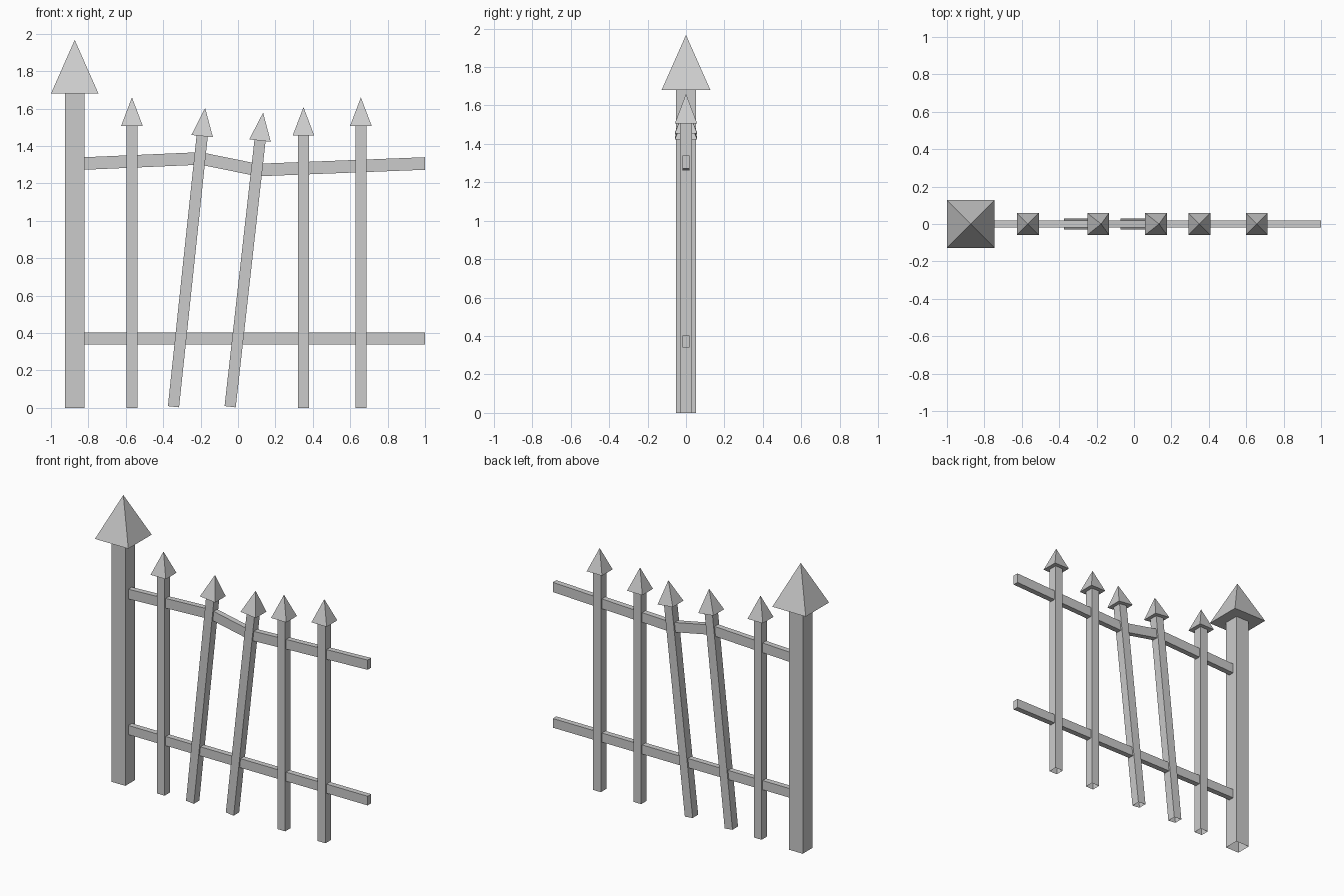
import bpy, bmesh
from math import radians, sqrt, pi
from mathutils import Matrix

if "Cube" in bpy.data.objects:
    bpy.data.objects.remove(bpy.data.objects["Cube"])


def finish(name, bm):
    bmesh.ops.recalc_face_normals(bm, faces=bm.faces[:])
    mesh = bpy.data.meshes.new(name)
    bm.to_mesh(mesh)
    bm.free()
    obj = bpy.data.objects.new(name, mesh)
    bpy.context.collection.objects.link(obj)
    return obj


def square_cone(bm, r1, r2, z0, z1, caps):
    # four-sided frustum or pyramid, sides facing the axes; r = half width
    m = Matrix.Translation((0, 0, (z0 + z1) / 2)) @ Matrix.Rotation(pi / 4, 4, 'Z')
    bmesh.ops.create_cone(bm, cap_ends=caps, segments=4, radius1=r1 * sqrt(2),
                          radius2=r2 * sqrt(2), depth=z1 - z0, matrix=m)


def spiked_post(name, x, half, shaft, tip_half, total, tilt=0.0, z=0.0):
    # open-bottomed square shaft
    bm = bmesh.new()
    square_cone(bm, half, half, 0, shaft, False)
    # pyramid tip with a closed underside
    square_cone(bm, tip_half, 0, shaft, total, True)
    bmesh.ops.remove_doubles(bm, verts=bm.verts[:], dist=1e-5)
    obj = finish(name, bm)
    obj.location = (x, 0, z)
    obj.rotation_euler = (0, radians(tilt), 0)


def rail(name, path, height, half_depth):
    # side outline from the top edge path, extruded through y
    outline = path + [(x, z - height) for x, z in reversed(path)]
    bm = bmesh.new()
    face = bm.faces.new([bm.verts.new((x, -half_depth, z)) for x, z in outline])
    ext = bmesh.ops.extrude_face_region(bm, geom=[face], use_keep_orig=True)
    moved = [v for v in ext['geom'] if isinstance(v, bmesh.types.BMVert)]
    bmesh.ops.translate(bm, verts=moved, vec=(0, 2 * half_depth, 0))
    finish(name, bm)


# End post
spiked_post("end_post", -0.873, 0.052, 1.68, 0.127, 1.967)

# Pickets: x, shaft height, total height, tilt, lift
pickets = [
    (-0.567, 1.507, 1.66, 0.0, 0.0),
    (-0.345, 1.455, 1.606, 6.05, 0.006),
    (-0.042, 1.432, 1.582, 6.4, 0.006),
    (0.35, 1.455, 1.608, 0.0, 0.0),
    (0.657, 1.507, 1.66, 0.0, 0.0),
]
for i, (x, shaft, total, tilt, lift) in enumerate(pickets):
    spiked_post(f"picket_{i + 1}", x, 0.03, shaft, 0.058, total, tilt, lift)

# Rails: straight lower one, bent upper one
rail("lower_rail", [(-0.822, 0.403), (1.0, 0.403)], 0.063, 0.019)
rail("upper_rail", [(-0.822, 1.34), (-0.2, 1.367), (0.105, 1.305), (1.0, 1.34)], 0.067, 0.019)
